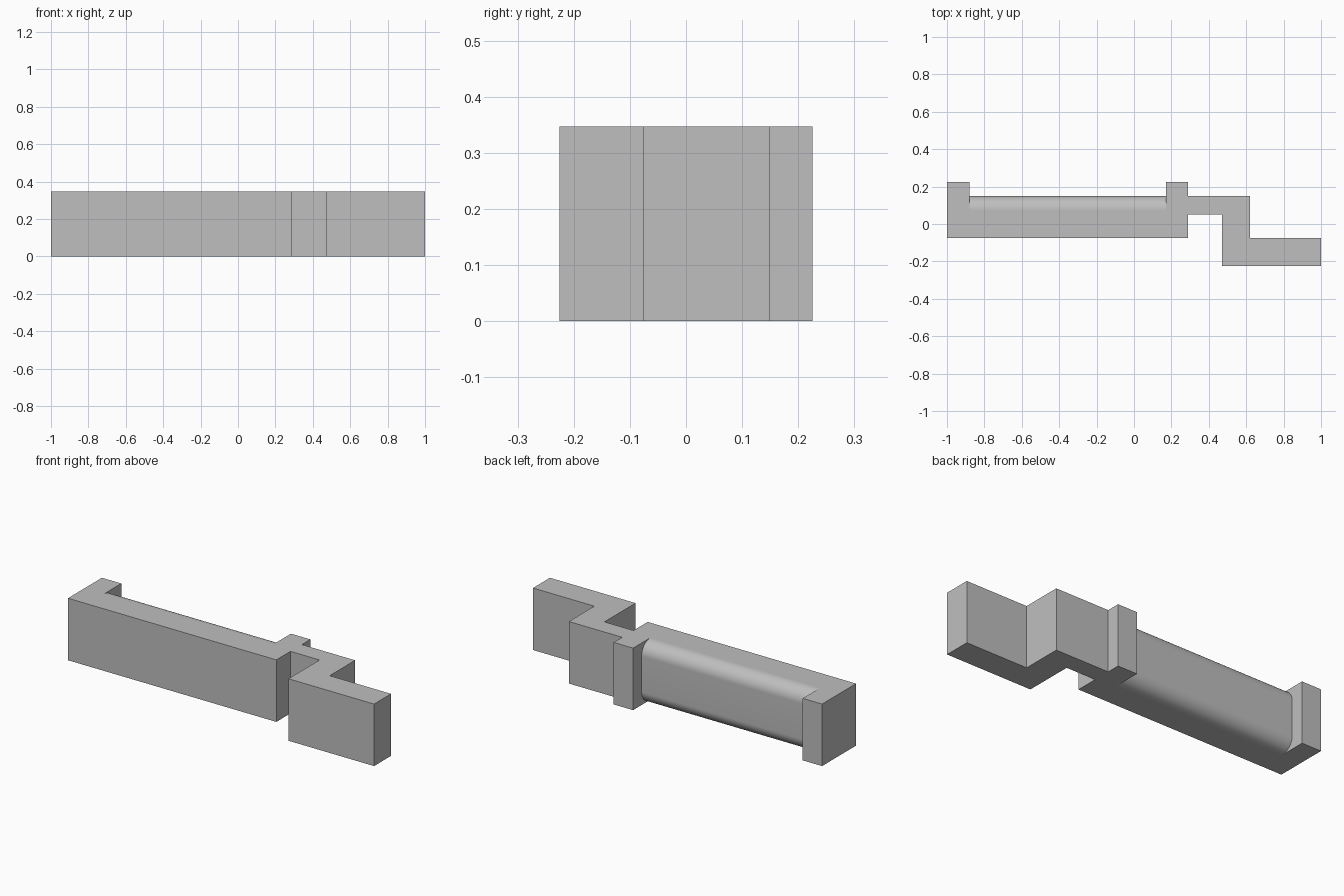
import bpy, bmesh, math
from mathutils import Vector

cube = bpy.data.objects.get("Cube")
if cube:
    bpy.data.objects.remove(cube, do_unlink=True)

HEIGHT = 0.347
BACK = 0.15        # rear face of the grip
RADIUS = 0.075     # rounding of the grip's rear edges
GRIP_X = (-0.88, 0.17)

grey = bpy.data.materials.new("plain grey")
grey.use_nodes = True
colour = (0.52, 0.52, 0.52, 1)
grey.diffuse_color = colour
grey.node_tree.nodes["Principled BSDF"].inputs["Base Color"].default_value = colour


def extrude_profile(name, points, offset):
    """Fill a closed outline and push it along the offset."""
    bm = bmesh.new()
    face = bm.faces.new([bm.verts.new(p) for p in points])
    result = bmesh.ops.extrude_face_region(bm, geom=[face], use_keep_orig=True)
    moved = [v for v in result["geom"] if isinstance(v, bmesh.types.BMVert)]
    bmesh.ops.translate(bm, verts=moved, vec=Vector(offset))
    bmesh.ops.recalc_face_normals(bm, faces=bm.faces)
    mesh = bpy.data.meshes.new(name)
    bm.to_mesh(mesh)
    bm.free()
    mesh.materials.append(grey)
    obj = bpy.data.objects.new(name, mesh)
    bpy.context.collection.objects.link(obj)
    return obj


# Stepped body: front bar, two rear lugs and the cranked arm
x0, x1 = GRIP_X
floor = BACK - RADIUS
outline = [(-1, -0.075), (0.29, -0.075), (0.29, 0.05), (0.47, 0.05),
           (0.47, -0.225), (1, -0.225), (1, -0.075), (0.62, -0.075),
           (0.62, BACK), (0.29, BACK), (0.29, 0.225), (x1, 0.225),
           (x1, floor), (x0, floor), (x0, 0.225), (-1, 0.225)]
extrude_profile("stepped_body", [(x, y, 0) for x, y in outline], (0, 0, HEIGHT))

# Grip between the lugs, with rounded rear edges
section = []
for centre_z, start in ((RADIUS, -90), (HEIGHT - RADIUS, 0)):
    for i in range(17):
        a = math.radians(start + 90 * i / 16)
        section.append((x0, floor + RADIUS * math.cos(a),
                        centre_z + RADIUS * math.sin(a)))
grip = extrude_profile("rounded_grip", section, (x1 - x0, 0, 0))
bpy.ops.object.select_all(action="DESELECT")
grip.select_set(True)
bpy.context.view_layer.objects.active = grip
bpy.ops.object.shade_smooth_by_angle(angle=math.radians(30))
